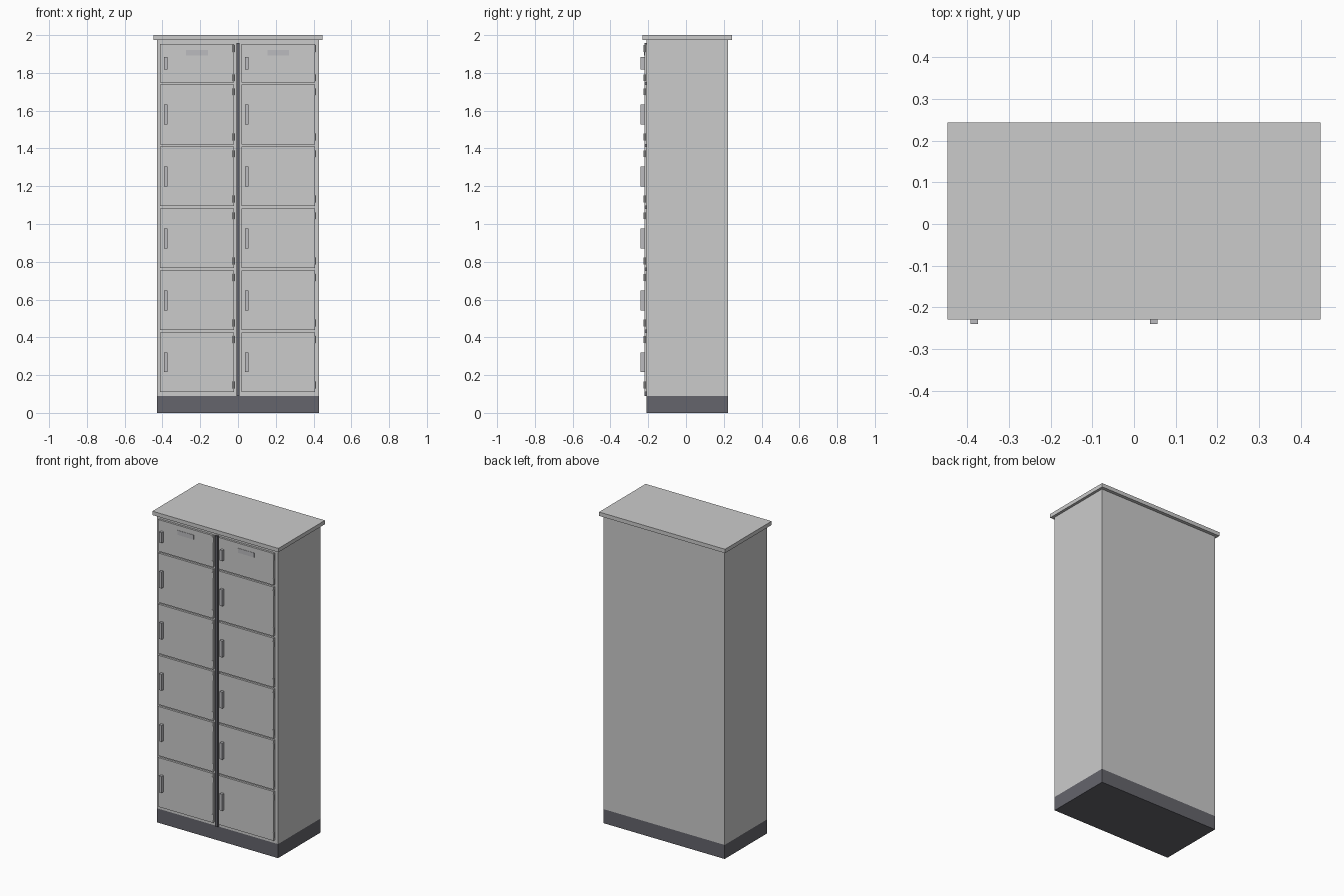
import bpy

if "Cube" in bpy.data.objects:
    bpy.data.objects.remove(bpy.data.objects["Cube"])

# Colours
def mat(name, c):
    m = bpy.data.materials.new(name)
    m.diffuse_color = (*c, 1)
    m.use_nodes = True
    m.node_tree.nodes["Principled BSDF"].inputs["Base Color"].default_value = m.diffuse_color
    return m

dark = mat("dark_grey", (0.13, 0.13, 0.15))
mid = mat("mid_grey", (0.5, 0.5, 0.52))

def box(name, x0, x1, y0, y1, z0, z1, m=None):
    bpy.ops.mesh.primitive_cube_add(
        size=1, location=((x0 + x1) / 2, (y0 + y1) / 2, (z0 + z1) / 2))
    o = bpy.context.object
    o.name = name
    o.scale = (x1 - x0, y1 - y0, z1 - z0)
    bpy.ops.object.transform_apply(location=False, rotation=False, scale=True)
    if m:
        o.data.materials.append(m)
    return o

def hinge(x, z):
    bpy.ops.mesh.primitive_cylinder_add(
        vertices=12, radius=0.005, depth=0.036, location=(x, -0.22, z))
    o = bpy.context.object
    o.name = "hinge"
    bpy.ops.object.shade_smooth_by_angle()

FRAME, DOOR = -0.208, -0.221

# Cabinet carcass, plinth, top and centre divider
box("plinth", -0.43, 0.43, FRAME, 0.222, 0, 0.09, dark)
box("cabinet_body", -0.43, 0.43, FRAME, 0.222, 0.09, 1.975)
box("top_panel", -0.447, 0.447, -0.229, 0.243, 1.975, 2.0)
box("centre_divider", -0.009, 0.009, -0.22, FRAME, 0.09, 1.957, dark)

# Five tall doors and one short top door in each column
rows = [(0.11 + 0.328 * i, 0.316) for i in range(5)] + [(1.75, 0.203)]
for x in (-0.412, 0.018):
    for z, h in rows:
        box("door", x, x + 0.39, DOOR, FRAME, z, z + h)
        zc = z + h / 2
        box("handle", x + 0.02, x + 0.038, -0.24, DOOR, zc - h / 6, zc + h / 6, mid)
        for s in (-1, 1):
            hinge(x + 0.388, zc + s * h * 0.38)
    # Label plate on the top door
    box("label_plate", x + 0.137, x + 0.253, DOOR - 0.002, DOOR, 1.892, 1.921, mid)
